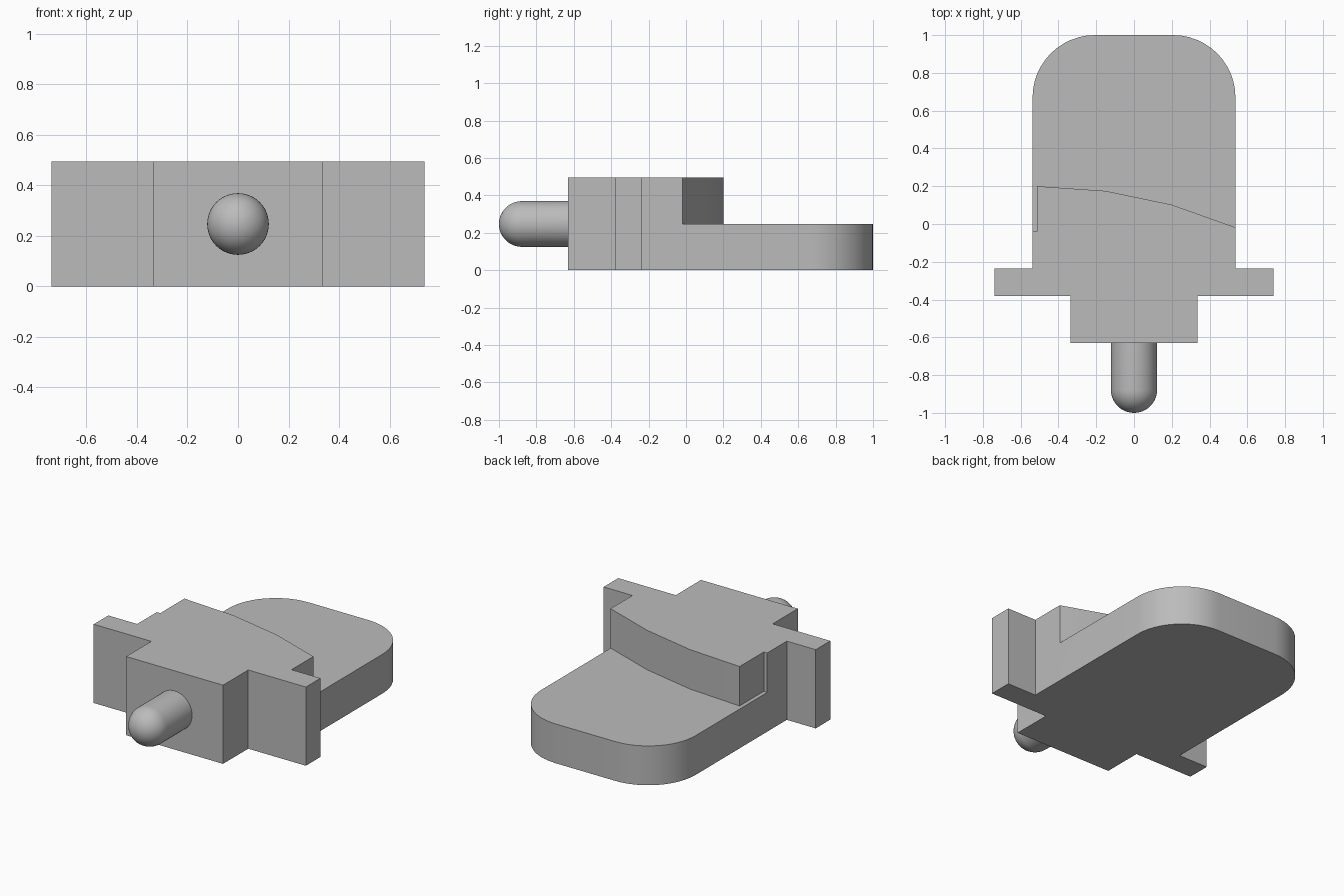
import bpy, bmesh, math
from mathutils import Vector

cube = bpy.data.objects.get("Cube")
if cube:
    bpy.data.objects.remove(cube, do_unlink=True)

grey = bpy.data.materials.new("plain grey")
grey.use_nodes = True
colour = (0.5, 0.5, 0.5, 1)
grey.diffuse_color = colour
grey.node_tree.nodes["Principled BSDF"].inputs["Base Color"].default_value = colour


def add_object(name, bm):
    bmesh.ops.recalc_face_normals(bm, faces=bm.faces)
    mesh = bpy.data.meshes.new(name)
    bm.to_mesh(mesh)
    bm.free()
    mesh.materials.append(grey)
    ob = bpy.data.objects.new(name, mesh)
    bpy.context.collection.objects.link(ob)
    return ob


def prism(name, outline, z0, z1):
    """Extrude a flat outline upward."""
    bm = bmesh.new()
    face = bm.faces.new([bm.verts.new((x, y, z0)) for x, y in outline])
    top = bmesh.ops.extrude_face_region(bm, geom=[face])["geom"]
    verts = [v for v in top if isinstance(v, bmesh.types.BMVert)]
    bmesh.ops.translate(bm, verts=verts, vec=(0, 0, z1 - z0))
    return add_object(name, bm)


def smooth(ob):
    bpy.ops.object.select_all(action="DESELECT")
    ob.select_set(True)
    bpy.context.view_layer.objects.active = ob
    bpy.ops.object.shade_smooth_by_angle(angle=math.radians(30))


HEIGHT, STEP = 0.495, 0.247
WIDE, NECK, WING, RADIUS = 0.537, 0.337, 0.738, 0.33

# Body outline: narrow front, side wings, long tongue with rounded rear corners
half = [(NECK, -0.63), (NECK, -0.38), (WING, -0.38), (WING, -0.235), (WIDE, -0.235)]
for i in range(13):
    a = math.pi / 2 * i / 12
    half.append((WIDE - RADIUS + RADIUS * math.cos(a), 1 - RADIUS + RADIUS * math.sin(a)))
body = prism("body", half + [(-x, y) for x, y in reversed(half)], 0, HEIGHT)

# Lower the rear tongue behind a faceted curved edge with a small side notch
recess = [(-0.6, -0.04), (-0.513, -0.04), (-0.513, 0.2), (-0.15, 0.175),
          (0.2, 0.102), (WIDE, -0.018), (0.6, -0.04), (0.6, 1.1), (-0.6, 1.1)]
cutter = prism("recess_cutter", recess, STEP, HEIGHT + 0.2)
cutter.hide_render = True
cut = body.modifiers.new("recess", "BOOLEAN")
cut.operation, cut.solver, cut.object = "DIFFERENCE", "EXACT", cutter
bpy.context.view_layer.objects.active = body
bpy.ops.object.modifier_apply(modifier=cut.name)
bpy.data.objects.remove(cutter, do_unlink=True)
smooth(body)

# Round-nosed pin, spun about its long axis
R = 0.122
bm = bmesh.new()
profile = [(0, -0.63), (R, -0.63)]
for i in range(13):
    a = math.pi / 2 * i / 12
    profile.append((R * math.cos(a), R - 1 - R * math.sin(a)))
verts = [bm.verts.new((x, y, STEP)) for x, y in profile]
edges = [bm.edges.new(pair) for pair in zip(verts, verts[1:])]
bmesh.ops.spin(bm, geom=verts + edges, cent=Vector((0, 0, STEP)), axis=(0, 1, 0),
               angle=math.tau, steps=48)
bmesh.ops.remove_doubles(bm, verts=bm.verts, dist=0.0005)
smooth(add_object("pin", bm))
